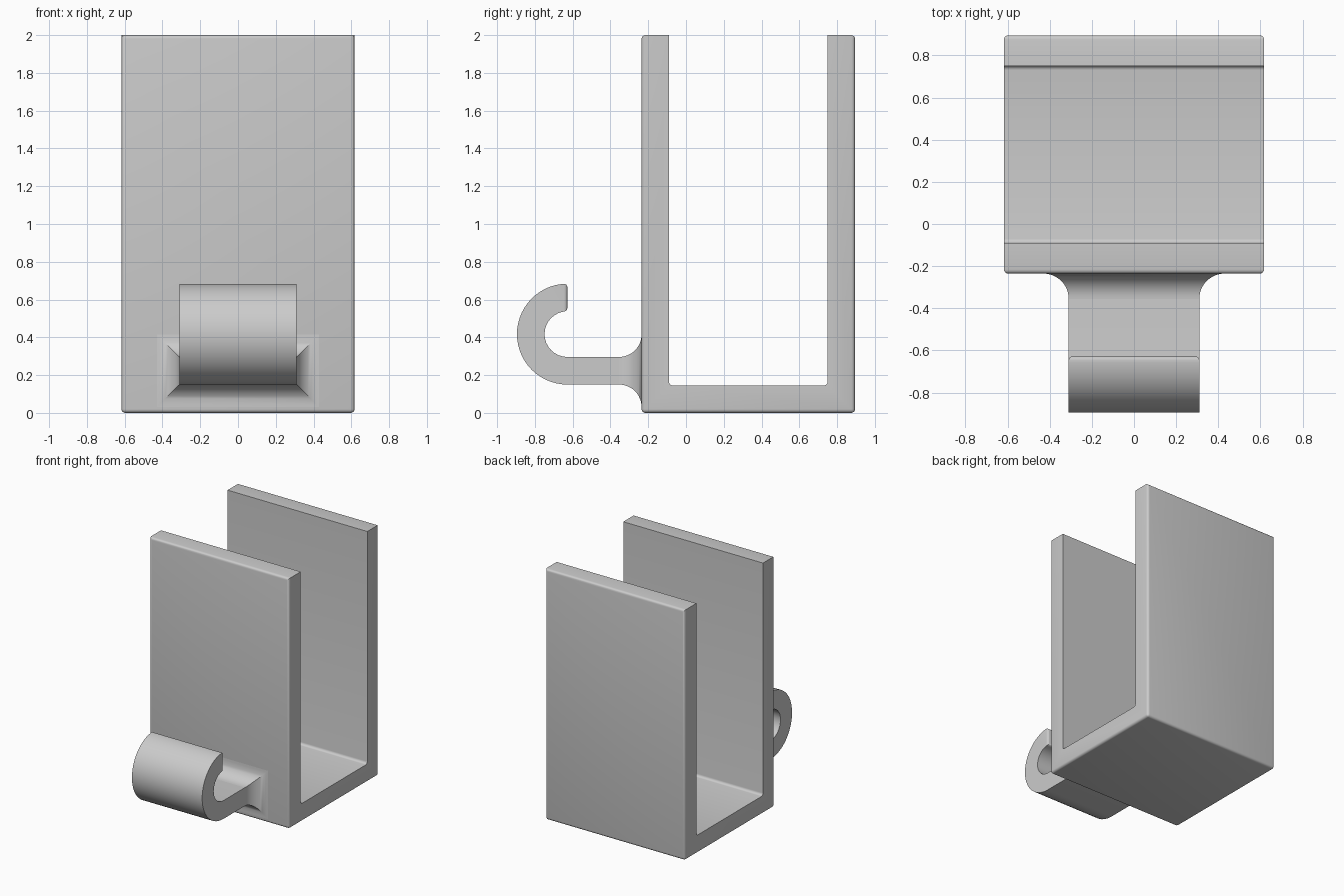
import bpy, bmesh
from math import sin, cos, pi, radians

cube = bpy.data.objects.get("Cube")
if cube:
    bpy.data.objects.remove(cube)

grey = bpy.data.materials.new("plain_grey")
colour = (0.6, 0.6, 0.6, 1)
grey.diffuse_color = colour
grey.use_nodes = True
grey.node_tree.nodes["Principled BSDF"].inputs["Base Color"].default_value = colour

FRONT, BACK, HEIGHT = -0.235, 0.895, 2.0
HALF_WIDTH, WALL = 0.617, 0.145
HOOK_HALF, ARM_LOW, ARM_HIGH = 0.31, 0.15, 0.296
EPS = 1e-4


def finish(bm, name):
    bmesh.ops.recalc_face_normals(bm, faces=bm.faces[:])
    mesh = bpy.data.meshes.new(name)
    bm.to_mesh(mesh)
    bm.free()
    mesh.materials.append(grey)
    obj = bpy.data.objects.new(name, mesh)
    bpy.context.collection.objects.link(obj)
    bpy.ops.object.select_all(action="DESELECT")
    obj.select_set(True)
    bpy.context.view_layer.objects.active = obj
    bpy.ops.object.shade_smooth_by_angle(angle=radians(32))
    return obj


def extrude_profile(points, half):
    """Closed (y, z) profile extruded across x."""
    bm = bmesh.new()
    face = bm.faces.new([bm.verts.new((-half, y, z)) for y, z in points])
    result = bmesh.ops.extrude_face_region(bm, geom=[face], use_keep_orig=True)
    moved = [v for v in result["geom"] if isinstance(v, bmesh.types.BMVert)]
    bmesh.ops.translate(bm, verts=moved, vec=(2 * half, 0, 0))
    bmesh.ops.recalc_face_normals(bm, faces=bm.faces[:])
    return bm


def round_edges(bm, test, size):
    edges = [e for e in bm.edges if test(e.verts[0].co, e.verts[1].co)]
    bmesh.ops.bevel(bm, geom=edges, offset=size, segments=4,
                    profile=0.5, affect="EDGES")


# U-shaped channel, rounded on its outer edges and inside floor corners
inner_front, inner_back = FRONT + WALL, BACK - WALL
channel = extrude_profile([
    (FRONT, 0), (BACK, 0), (BACK, HEIGHT), (inner_back, HEIGHT),
    (inner_back, WALL), (inner_front, WALL),
    (inner_front, HEIGHT), (FRONT, HEIGHT)], HALF_WIDTH)


def channel_edge(a, b):
    outer = all(min(abs(p.y - FRONT), abs(p.y - BACK)) < EPS for p in (a, b))
    floor = all(abs(p.z - WALL) < EPS for p in (a, b))
    return outer or (floor and abs(a.x - b.x) > EPS)


round_edges(channel, channel_edge, 0.02)
finish(channel, "channel")

# Hook with a straight arm and a half-circle end
CENTRE_Y, OUTER = -0.628, 0.267
centre_z, inner = ARM_LOW + OUTER, OUTER - (ARM_HIGH - ARM_LOW)


def half_circle(radius, steps):
    return [(CENTRE_Y - radius * sin(pi * i / steps),
             centre_z - radius * cos(pi * i / steps)) for i in range(steps + 1)]


root = FRONT + 0.04
hook = extrude_profile([(root, ARM_LOW)] + half_circle(OUTER, 28)
                       + half_circle(inner, 16)[::-1] + [(root, ARM_HIGH)], HOOK_HALF)
round_edges(hook, lambda a, b: all(abs(p.y - CENTRE_Y) < EPS and p.z > centre_z
                                   for p in (a, b)), 0.018)
finish(hook, "hook")

# Flared fillet that blends the arm into the front wall, mitred at the corners
RADIUS, STEPS = 0.12, 12
flare = bmesh.new()
rings = []
for i in range(STEPS + 1):
    angle = pi / 2 * i / STEPS
    grow = RADIUS * (1 - cos(angle))
    y = FRONT - RADIUS + RADIUS * sin(angle)
    x, low, high = HOOK_HALF + grow, ARM_LOW - grow, ARM_HIGH + grow
    rings.append([flare.verts.new(p) for p in
                  ((-x, y, low), (x, y, low), (x, y, high), (-x, y, high))])
for a, b in zip(rings, rings[1:]):
    for k in range(4):
        n = (k + 1) % 4
        flare.faces.new((a[k], a[n], b[n], b[k]))
flare.faces.new(rings[0])
flare.faces.new(rings[-1])
finish(flare, "hook_flare")
